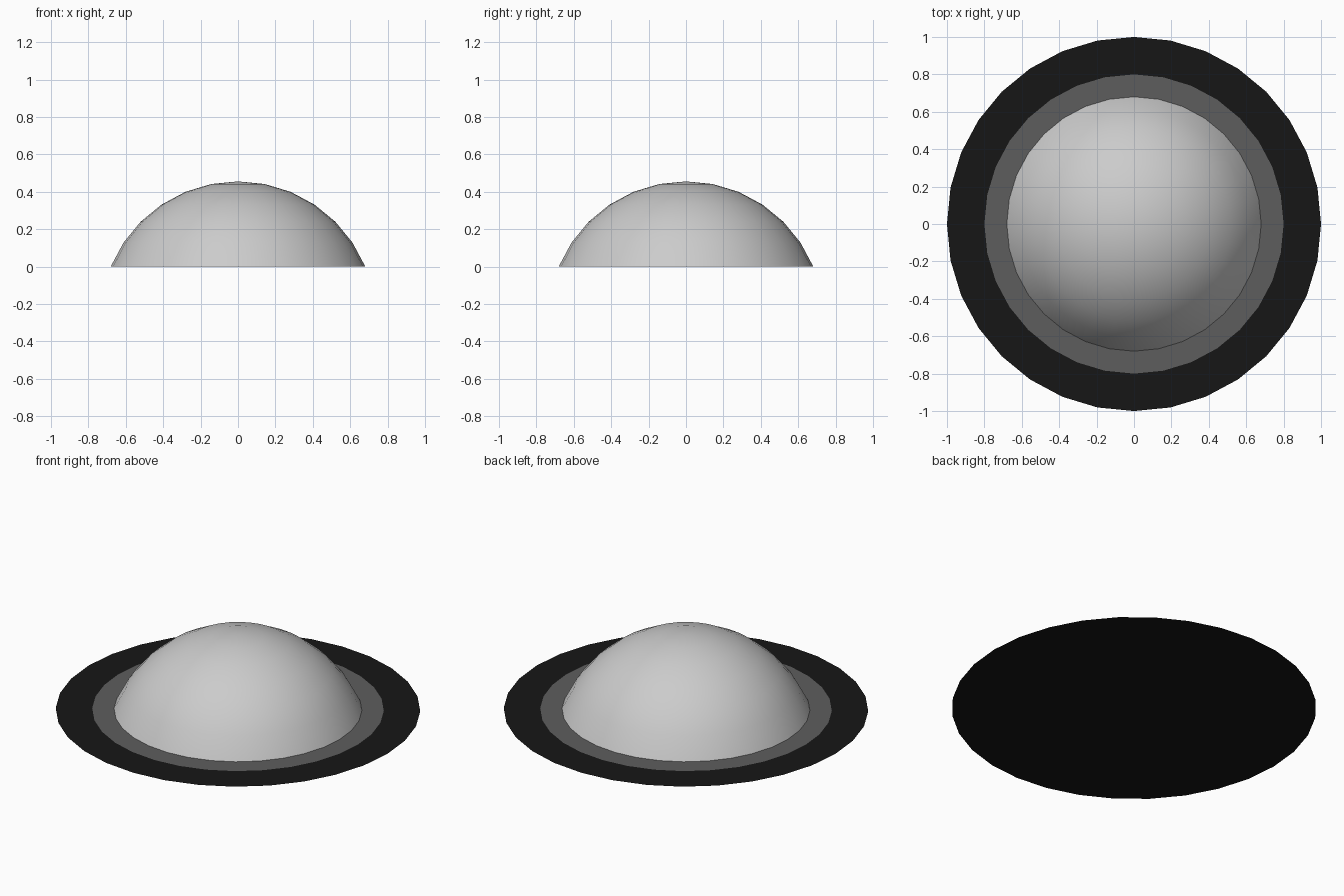
import bpy, bmesh, math

if "Cube" in bpy.data.objects:
    bpy.data.objects.remove(bpy.data.objects["Cube"])

SEG = 32
R = 0.68 / math.sin(math.radians(67.5))      # radius of the sphere the dome is cut from
DROP = R * math.cos(math.radians(67.5))      # its centre lies this far below the ground


def material(name, value):
    mat = bpy.data.materials.new(name)
    mat.diffuse_color = (value, value, value, 1)
    mat.use_nodes = True
    mat.node_tree.nodes["Principled BSDF"].inputs["Base Color"].default_value = mat.diffuse_color
    return mat


def add_object(name, bm, mat=None):
    mesh = bpy.data.meshes.new(name)
    bm.to_mesh(mesh)
    bm.free()
    obj = bpy.data.objects.new(name, mesh)
    bpy.context.collection.objects.link(obj)
    if mat:
        mesh.materials.append(mat)
    return obj


def disc(name, radius, z, mat):
    bm = bmesh.new()
    bmesh.ops.create_circle(bm, cap_ends=True, segments=SEG, radius=radius)
    bmesh.ops.translate(bm, vec=(0, 0, z), verts=bm.verts)
    bmesh.ops.recalc_face_normals(bm, faces=bm.faces)
    if bm.faces[:][0].normal.z < 0:
        bmesh.ops.reverse_faces(bm, faces=bm.faces)
    return add_object(name, bm, mat)


# Flat discs under the dome
disc("outer_disc", 1.0, 0.0, material("black", 0.008))
disc("inner_disc", 0.8, 0.001, material("dark_grey", 0.11))

# Dome: the upper rings of a sphere, open underneath
bm = bmesh.new()
bmesh.ops.create_uvsphere(bm, u_segments=SEG, v_segments=16, radius=R)
bmesh.ops.translate(bm, vec=(0, 0, 0.0015 - DROP), verts=bm.verts)
bmesh.ops.delete(bm, geom=[v for v in bm.verts if v.co.z < -0.001], context='VERTS')
for f in bm.faces:
    f.smooth = True
add_object("dome", bm)
